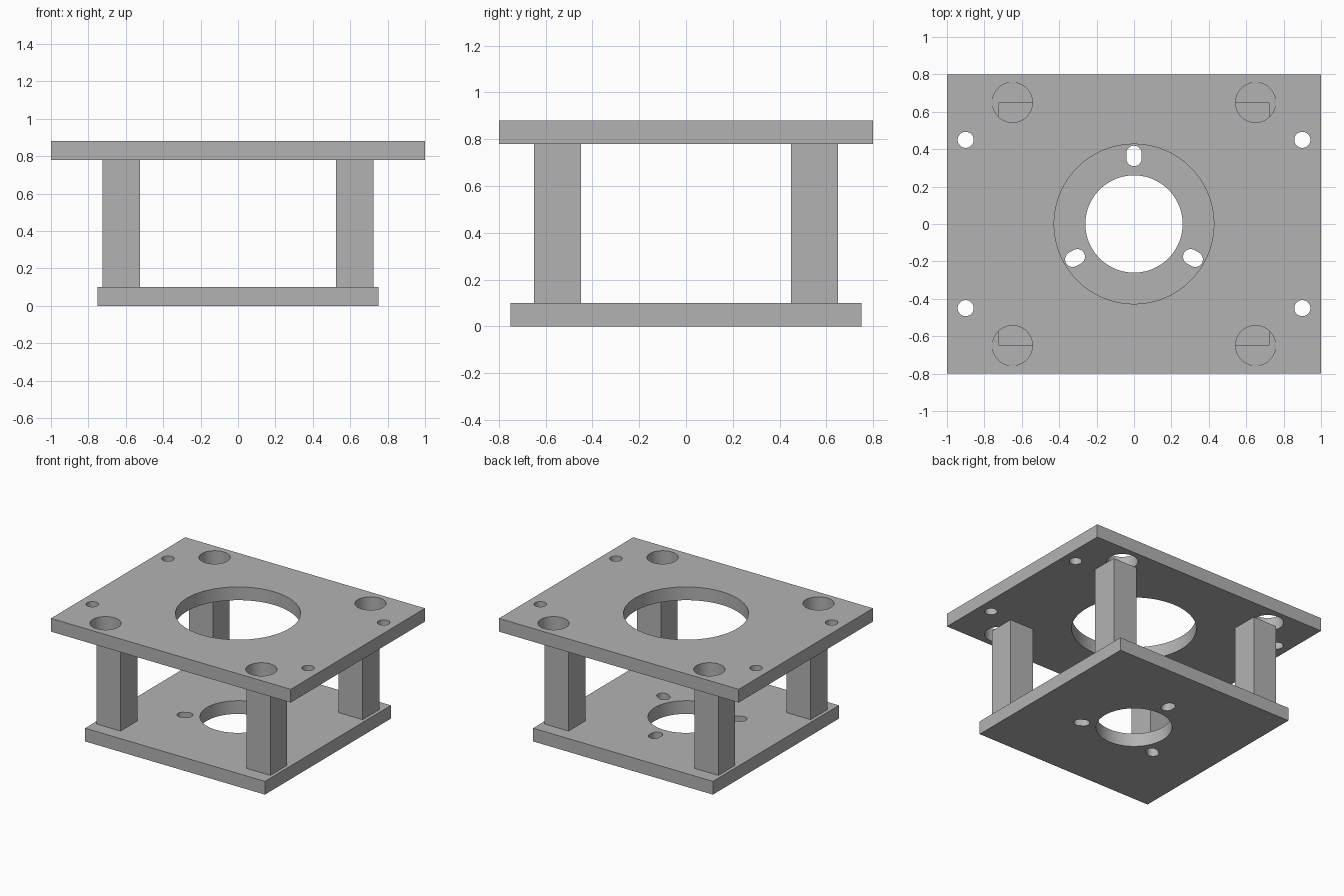
import bpy, bmesh
from math import pi, cos, sin

if "Cube" in bpy.data.objects:
    bpy.data.objects.remove(bpy.data.objects["Cube"])

grey = bpy.data.materials.new("plain grey")
grey.diffuse_color = (0.45, 0.45, 0.45, 1)
grey.use_nodes = True
grey.node_tree.nodes["Principled BSDF"].inputs["Base Color"].default_value = grey.diffuse_color


def circle(cx, cy, r, n=64):
    return [(cx + r * cos(2 * pi * i / n), cy + r * sin(2 * pi * i / n)) for i in range(n)]


def slot(angle, dist, half, r, n=16):
    """Radial slot with rounded ends, at a distance from the centre."""
    pts = []
    for end, start in ((half, -pi / 2), (-half, pi / 2)):
        for i in range(n + 1):
            a = start + pi * i / n
            u, v = dist + end + r * cos(a), r * sin(a)
            pts.append((u * cos(angle) - v * sin(angle), u * sin(angle) + v * cos(angle)))
    return pts


def plate(name, hx, hy, z0, z1, holes):
    """Rectangular plate with through holes, as a filled and extruded outline."""
    curve = bpy.data.curves.new(name, 'CURVE')
    curve.dimensions = '2D'
    curve.fill_mode = 'BOTH'
    curve.extrude = (z1 - z0) / 2
    for pts in [[(-hx, -hy), (hx, -hy), (hx, hy), (-hx, hy)]] + holes:
        s = curve.splines.new('POLY')
        s.points.add(len(pts) - 1)
        for p, (x, y) in zip(s.points, pts):
            p.co = (x, y, 0, 1)
        s.use_cyclic_u = True
    ob = bpy.data.objects.new(name, curve)
    bpy.context.collection.objects.link(ob)
    ob.location.z = (z0 + z1) / 2
    bpy.ops.object.select_all(action='DESELECT')
    ob.select_set(True)
    bpy.context.view_layer.objects.active = ob
    bpy.ops.object.convert(target='MESH')
    ob = bpy.context.object
    # Weld the caps to the walls
    bm = bmesh.new()
    bm.from_mesh(ob.data)
    bmesh.ops.remove_doubles(bm, verts=bm.verts, dist=1e-5)
    bmesh.ops.recalc_face_normals(bm, faces=bm.faces)
    bm.to_mesh(ob.data)
    bm.free()
    ob.data.materials.clear()
    ob.data.materials.append(grey)
    bpy.ops.object.shade_smooth_by_angle(angle=pi / 6)


corners = [(sx, sy) for sx in (-1, 1) for sy in (-1, 1)]

# Base plate: central bore and three radial slots
plate("base_plate", 0.75, 0.75, 0, 0.1,
      [circle(0, 0, 0.26, 96)] + [slot(pi / 2 + k * 2 * pi / 3, 0.364, 0.014, 0.041) for k in range(3)])

# Top plate: large bore, corner access holes and small mounting holes
plate("top_plate", 1.0, 0.8, 0.78, 0.88,
      [circle(0, 0, 0.427, 96)]
      + [circle(sx * 0.65, sy * 0.65, 0.107) for sx, sy in corners]
      + [circle(sx * 0.9, sy * 0.45, 0.043, 32) for sx, sy in corners])

# Four square posts between the plates
for sx, sy in corners:
    bpy.ops.mesh.primitive_cube_add(size=1, location=(sx * 0.625, sy * 0.55, 0.44))
    post = bpy.context.object
    post.name = "post"
    post.scale = (0.2, 0.2, 0.68)
    post.data.materials.append(grey)
